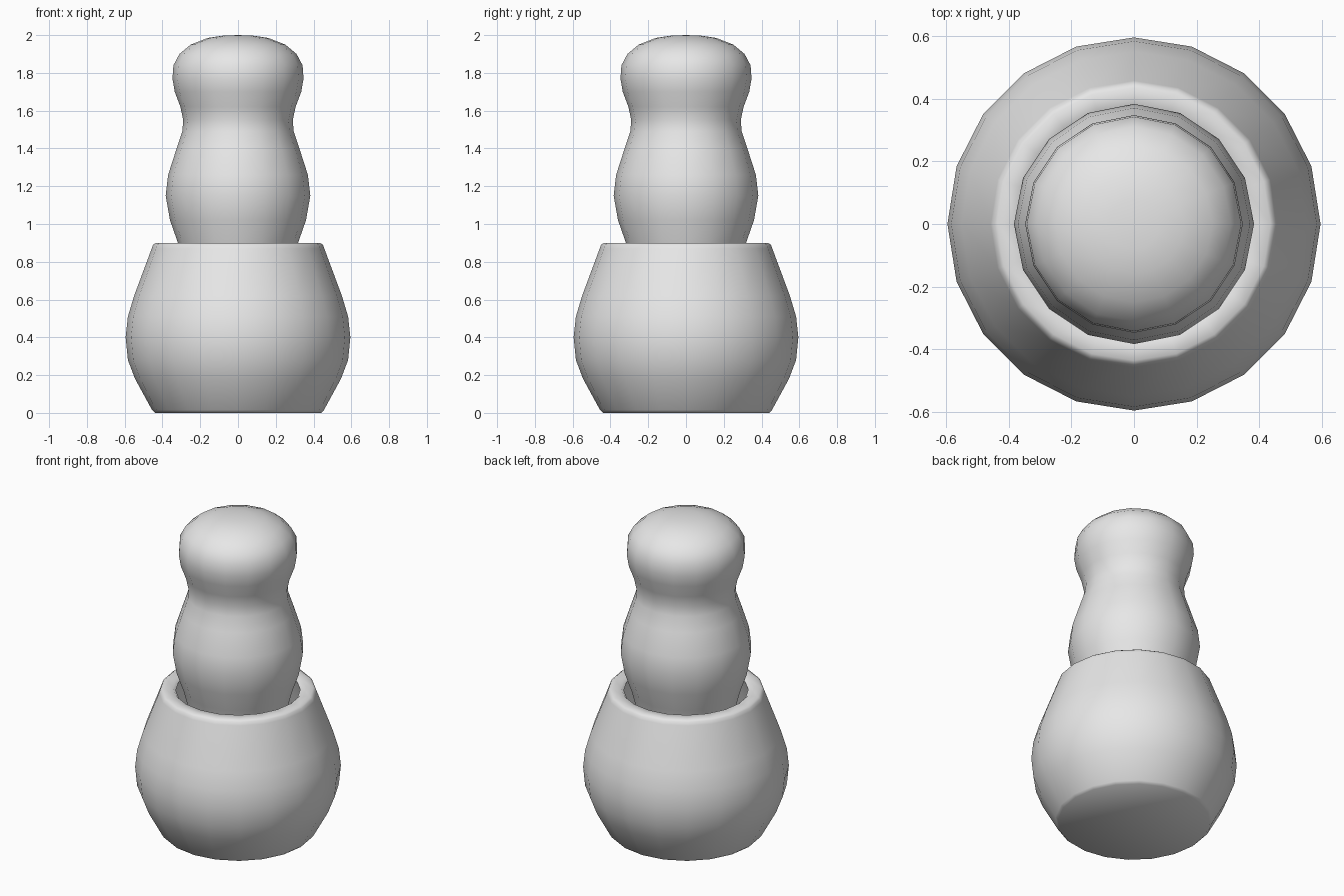
import bpy
import math

cube = bpy.data.objects.get("Cube")
if cube:
    bpy.data.objects.remove(cube)

stone = bpy.data.materials.new("grey_stone")
stone.use_nodes = True
stone.diffuse_color = (0.8, 0.8, 0.8, 1)
stone.node_tree.nodes["Principled BSDF"].inputs["Base Color"].default_value = (0.8, 0.8, 0.8, 1)


def lathe(name, profile, sides):
    """Spin an (r, z) profile around z; ends with r = 0 become single poles."""
    verts, rings, faces = [], [], []
    for r, z in profile:
        count = sides if r > 0 else 1
        rings.append([len(verts) + i for i in range(count)])
        for i in range(count):
            a = math.tau * i / sides
            verts.append((r * math.cos(a), r * math.sin(a), z))
    for low, high in zip(rings, rings[1:]):
        for i in range(sides):
            j = (i + 1) % sides
            if len(low) == 1:
                faces.append((low[0], high[j], high[i]))
            elif len(high) == 1:
                faces.append((low[i], low[j], high[0]))
            else:
                faces.append((low[i], low[j], high[j], high[i]))
    mesh = bpy.data.meshes.new(name)
    mesh.from_pydata(verts, [], faces)
    mesh.materials.append(stone)
    obj = bpy.data.objects.new(name, mesh)
    bpy.context.collection.objects.link(obj)
    bpy.ops.object.select_all(action="DESELECT")
    obj.select_set(True)
    bpy.context.view_layer.objects.active = obj
    bpy.ops.object.shade_smooth_by_angle(angle=math.radians(50))
    return obj


# Mortar: outer wall, rounded rim, then the hollow inside
lathe("mortar", [
    (0, 0), (0.44, 0), (0.455, 0.015), (0.545, 0.18), (0.583, 0.28),
    (0.595, 0.4), (0.583, 0.51), (0.55, 0.62), (0.457, 0.87), (0.45, 0.89),
    (0.435, 0.9), (0.375, 0.9), (0.36, 0.885), (0.45, 0.6), (0.48, 0.4),
    (0.42, 0.22), (0.34, 0.12), (0, 0.12)], 20)

# Pestle: rounded grinding end, bulge, neck and domed knob
lathe("pestle", [
    (0, 0.12), (0.15, 0.14), (0.22, 0.2), (0.24, 0.35), (0.25, 0.55),
    (0.28, 0.75), (0.318, 0.9), (0.36, 1.02), (0.383, 1.15), (0.37, 1.26),
    (0.325, 1.4), (0.295, 1.49), (0.29, 1.55), (0.305, 1.62), (0.335, 1.7),
    (0.347, 1.77), (0.342, 1.84), (0.31, 1.9), (0.25, 1.95), (0.16, 1.985),
    (0.08, 1.997), (0, 2.0)], 16)
